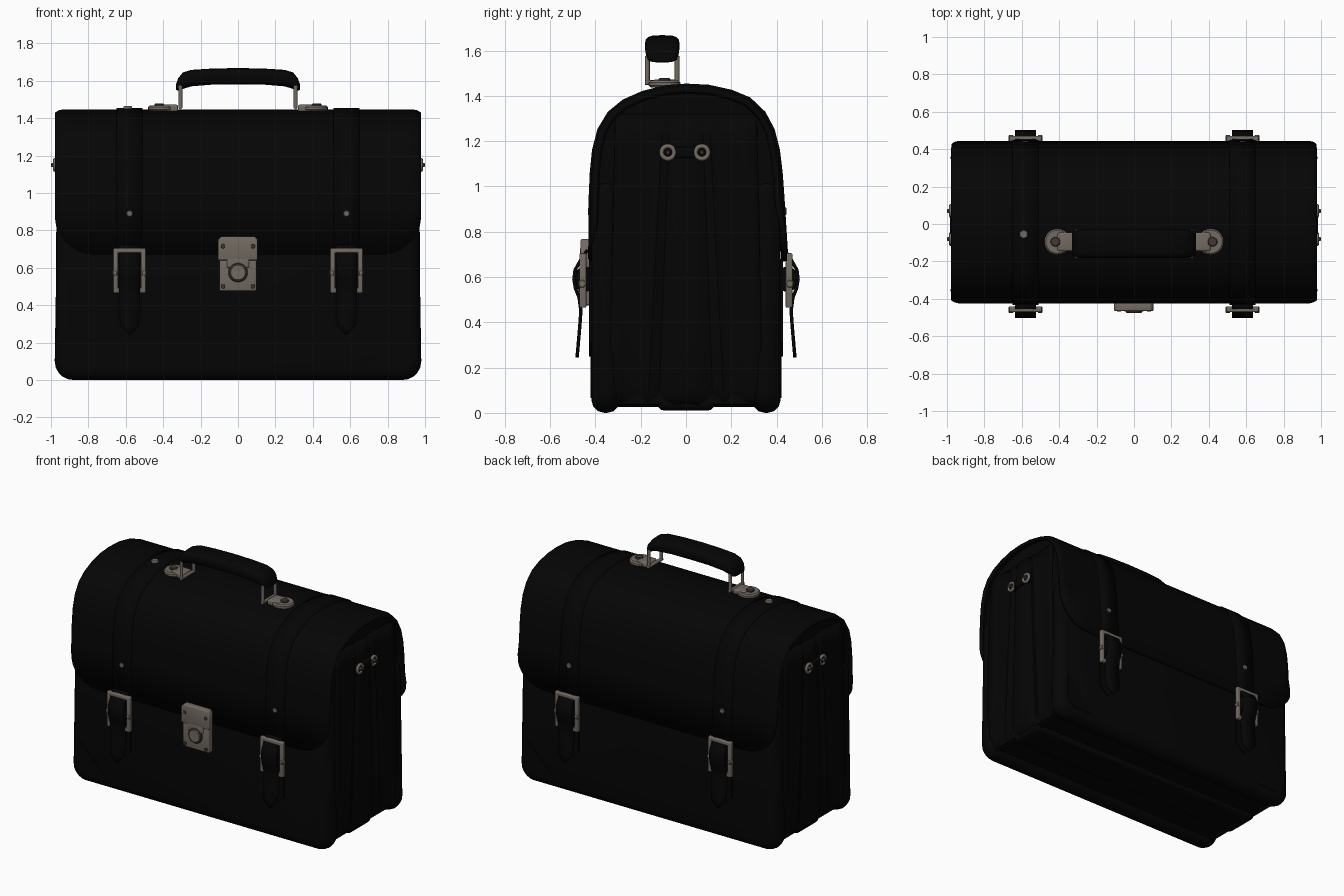
import bpy, bmesh, math
from mathutils import Matrix, Vector

if "Cube" in bpy.data.objects:
    bpy.data.objects.remove(bpy.data.objects["Cube"])


def material(name, rgb):
    m = bpy.data.materials.new(name)
    m.use_nodes = True
    m.diffuse_color = (*rgb, 1)
    bsdf = m.node_tree.nodes["Principled BSDF"]
    bsdf.inputs["Base Color"].default_value = (*rgb, 1)
    bsdf.inputs["Roughness"].default_value = 0.6
    return m


LEATHER = material("black leather", (0.0015, 0.0015, 0.0015))
METAL = material("aged nickel", (0.17, 0.145, 0.12))
DARK = material("tarnished metal", (0.05, 0.042, 0.035))


def finish(name, bm, mat, bevel=0, solid=0, segs=3):
    """Turn a bmesh into a smooth-shaded object."""
    bmesh.ops.recalc_face_normals(bm, faces=bm.faces)
    if bevel:
        edges = [e for e in bm.edges if len(e.link_faces) == 2 and e.calc_face_angle() > 0.7]
        bmesh.ops.bevel(bm, geom=edges, offset=bevel, segments=segs, affect='EDGES', profile=0.5)
    me = bpy.data.meshes.new(name)
    bm.to_mesh(me)
    bm.free()
    me.materials.append(mat)
    ob = bpy.data.objects.new(name, me)
    bpy.context.collection.objects.link(ob)
    bpy.ops.object.select_all(action='DESELECT')
    ob.select_set(True)
    bpy.context.view_layer.objects.active = ob
    bpy.ops.object.shade_smooth_by_angle(angle=math.radians(40))
    if solid:
        mod = ob.modifiers.new("thickness", 'SOLIDIFY')
        mod.thickness, mod.offset = solid, 0
    return ob


def grid(name, rows, mat, solid=0, closed=False):
    """Skin equal-length rows of points; closed rows become a capped loft."""
    bm = bmesh.new()
    vs = [[bm.verts.new(p) for p in row] for row in rows]
    n = len(rows[0])
    for a, b in zip(vs, vs[1:]):
        for i in range(n if closed else n - 1):
            j = (i + 1) % n
            bm.faces.new((a[i], a[j], b[j], b[i]))
    if closed:
        bm.faces.new(vs[0])
        bm.faces.new(vs[-1])
    return finish(name, bm, mat, solid=solid)


def prism(name, outline, y0, y1, mat, bevel=0):
    """Extrude an x-z outline along y."""
    bm = bmesh.new()
    f = bm.faces.new([bm.verts.new((x, y0, z)) for x, z in outline])
    ext = bmesh.ops.extrude_face_region(bm, geom=[f])["geom"]
    bmesh.ops.translate(bm, vec=(0, y1 - y0, 0), verts=[v for v in ext if isinstance(v, bmesh.types.BMVert)])
    return finish(name, bm, mat, bevel)


def box(name, lo, hi, mat, bevel=0):
    rect = [(lo[0], lo[2]), (hi[0], lo[2]), (hi[0], hi[2]), (lo[0], hi[2])]
    return prism(name, rect, lo[1], hi[1], mat, bevel)


def disc(name, centre, r, depth, axis, mat, sides=20, bevel=0.004):
    bm = bmesh.new()
    rot = Vector((0, 0, 1)).rotation_difference(Vector(axis)).to_matrix().to_4x4()
    bmesh.ops.create_cone(bm, cap_ends=True, segments=sides, radius1=r, radius2=r, depth=depth,
                          matrix=Matrix.Translation(centre) @ rot)
    return finish(name, bm, mat, bevel, segs=1)


def ring(name, centre, major, minor, rot, mat):
    bpy.ops.mesh.primitive_torus_add(location=centre, rotation=rot, major_radius=major, minor_radius=minor,
                                     major_segments=24, minor_segments=8)
    ob = bpy.context.object
    ob.name = name
    ob.data.materials.append(mat)
    bpy.ops.object.shade_smooth_by_angle(angle=math.radians(60))


def arch(z_end, off=0):
    """Side profile running from the front hem over the top to the back hem."""
    front = [(-.425, z_end), (-.423, .95), (-.418, 1.06), (-.408, 1.16), (-.385, 1.25), (-.34, 1.325),
             (-.275, 1.378), (-.19, 1.415), (-.09, 1.44)]
    back = [(0, 1.447), (.1, 1.442), (.2, 1.42), (.28, 1.387), (.345, 1.325), (.385, 1.25), (.408, 1.16),
            (.42, 1.06), (.428, .95), (.445, z_end)]
    pts = front + back
    out = []
    for i, (y, z) in enumerate(pts):
        a, b = pts[max(i - 1, 0)], pts[min(i + 1, len(pts) - 1)]
        t = Vector((b[0] - a[0], b[1] - a[1])).normalized()
        out.append((y - t.y * off, z + t.x * off))
    return out


# Inner core under the flap
core = [(.37, .04), (.37, .95)] + arch(1.0, -.02)[::-1][2:-2] + [(-.37, .95), (-.37, .04)]
grid("inner_core", [[(x, y, z) for y, z in core] for x in (-.93, .93)], LEATHER, closed=True)

# Front and back panels with rounded lower corners
arc = [(.88 + .1 * math.sin(k * math.pi / 10), .1 - .1 * math.cos(k * math.pi / 10)) for k in range(6)]
outline = arc + [(.965, 1.02)]
outline += [(-x, z) for x, z in outline[::-1]]
for s, side in ((-1, "front"), (1, "back")):
    prism(side + "_panel", outline, s * .29, s * .418, LEATHER, .058)
    for m in (-1, 1):
        patch = [(.915, .3), (.7, .066), (.87, .066), (.915, .11)]
        prism(side + "_corner_patch", [(m * x, z) for x, z in patch], s * .414, s * .422, LEATHER)

# Pleated end gussets, narrowing toward the top
ys = (-.34, -.29, -.22, -.17, -.12, -.05, 0, .05, .12, .17, .22, .29, .34)
depth = (0, .01, .035, .015, .035, .005, .01, .005, .035, .015, .035, .01, 0)
for m, side in ((1, "left"), (-1, "right")):
    rows = []
    for z, tuck in ((.03, .045), (.06, .02), (.11, 0), (.4, 0), (.7, 0), (1, .004), (1.2, .008), (1.32, .014)):
        t = z / 1.32
        rows.append([(m * (.968 - d * (1 - .4 * t) - tuck), y * (1 - .4 * t if abs(y) < .25 else 1 - .08 * t), z)
                     for y, d in zip(ys, depth)])
    grid(side + "_gusset", rows, LEATHER, solid=.01)
box("bottom_pleat", (-.93, -.125, .01), (.93, .125, .1), LEATHER, .03)

# Flap draped over the top, with rounded hems
half = (0, .4, .76, .82, .87, .91, .935, .955, .966, .972)
rows = []
for x in [-v for v in half[:0:-1]] + list(half):
    t = min(1, max(0, (abs(x) - .76) / .212))
    hem = .67 + .2 * (1 - math.sqrt(1 - t * t))
    tuck = max(0, abs(x) - .935) ** 2 * 12
    rows.append([(x, y, z) for y, z in arch(hem, -.012 - tuck)])
grid("flap", rows, LEATHER, solid=.024)

# Straps, buckles and rivets on both faces
for m in (-1, 1):
    cx = m * .58
    grid("over_strap", [[(cx + dx, y, z) for y, z in arch(.68, -.001)] for dx in (-.07, .07)], LEATHER, solid=.016)
    for s in (-1, 1):
        tip = [(-.065, .68), (-.065, .31), (0, .25), (.065, .31), (.065, .68)]
        prism("strap_backing", [(cx + x, z) for x, z in tip], s * .41, s * .428, LEATHER)
        # tongue bulging through the buckle and hanging free
        path = [(.435, .72), (.465, .675), (.49, .63), (.495, .59), (.488, .55), (.472, .51), (.464, .45),
                (.47, .37), (.477, .29), (.481, .245)]
        wide = [.055] * 8 + [.05, .008]
        grid("strap_tongue", [[(cx + w * u, s * y, z) for u in (-1, 0, 1)] for (y, z), w in zip(path, wide)],
             LEATHER, solid=.015)
        disc("strap_roll", (cx, s * .445, .59), .055, .11, (1, 0, 0), LEATHER)
        lo, hi = sorted((s * .44, s * .47))
        for e in (-1, 1):
            box("buckle_side", (cx + e * .074 - .013, lo, .465), (cx + e * .074 + .013, hi, .705), METAL, .006)
            disc("buckle_hinge", (cx + e * .078, s * .458, .57), .018, .025, (1, 0, 0), METAL, 12)
        for z in (.465, .677):
            box("buckle_bar", (cx - .085, lo, z), (cx + .085, hi, z + .028), METAL, .006)
        disc("strap_rivet", (cx, s * .431 + .005, .89), .018, .014, (0, 1, 0), METAL, 12)
disc("top_rivet", (-.59, -.055, 1.456), .026, .018, (0, 0, 1), METAL, 6)

# Lock on the front
box("lock_base", (-.1, -.458, .475), (.1, -.41, .66), METAL, .01)
hasp = [(-.108, .64), (.105, .64), (.105, .75), (.09, .768), (-.09, .768), (-.108, .75)]
prism("lock_hasp", hasp, -.465, -.42, METAL, .007)
box("lock_hasp_tab", (-.06, -.465, .6), (.06, -.44, .66), METAL, .007)
disc("lock_collar", (0, -.46, .575), .052, .016, (0, 1, 0), DARK)
disc("lock_button", (0, -.464, .575), .043, .022, (0, 1, 0), METAL)
for m in (-1, 1):
    for z in (.5, .715):
        disc("lock_rivet", (m * .08, -.462, z), .012, .012, (0, 1, 0), DARK, 10, .002)

# Carrying handle: lofted grip
HY = -.105
stations = [(.332, 1.565, .014, .055), (.32, 1.58, .033, .068), (.295, 1.6, .044, .074),
            (.25, 1.614, .044, .077), (.14, 1.622, .043, .077), (0, 1.624, .044, .077)]
full = [(-x, *r) for x, *r in stations] + stations[-2::-1]


def rounded(c):
    return math.copysign(abs(c) ** .6, c)


angles = [k * math.tau / 16 for k in range(16)]
grid("handle_grip", [[(x, HY + hy * rounded(math.cos(a)), z + hz * rounded(math.sin(a))) for a in angles]
                     for x, z, hz, hy in full], LEATHER, closed=True)

# Handle loops and mounting plates
for m in (-1, 1):
    for e in (-1, 1):
        disc("handle_loop_leg", (m * .308, HY + e * .066, 1.515), .011, .12, (0, 0, 1), METAL, 10, 0)
    disc("handle_loop_base", (m * .308, HY, 1.458), .011, .15, (0, 1, 0), METAL, 10, 0)
    disc("handle_mount", (m * .41, HY + .01, 1.452), .07, .03, (0, 0, 1), METAL, 24, .008)
    a, b = sorted((m * .32, m * .41))
    box("handle_mount_bridge", (a, HY - .04, 1.435), (b, HY + .06, 1.472), METAL, .01)
    disc("handle_mount_stud", (m * .42, HY + .01, 1.469), .026, .018, (0, 0, 1), DARK, 14)

# Eyelets on both ends, joined by a leather loop
for m in (-1, 1):
    for y in (-.08, .07):
        ring("end_eyelet", (m * .979, y, 1.15), .028, .01, (0, math.pi / 2, 0), METAL)
        disc("eyelet_stem", (m * .95, y, 1.15), .025, .06, (1, 0, 0), LEATHER, 14)
        disc("eyelet_cap", (m * .985, y, 1.15), .011, .03, (1, 0, 0), DARK, 10)
    a, b = sorted((m * .92, m * .985))
    box("end_loop", (a, -.065, 1.125), (b, .05, 1.175), LEATHER, .012)
